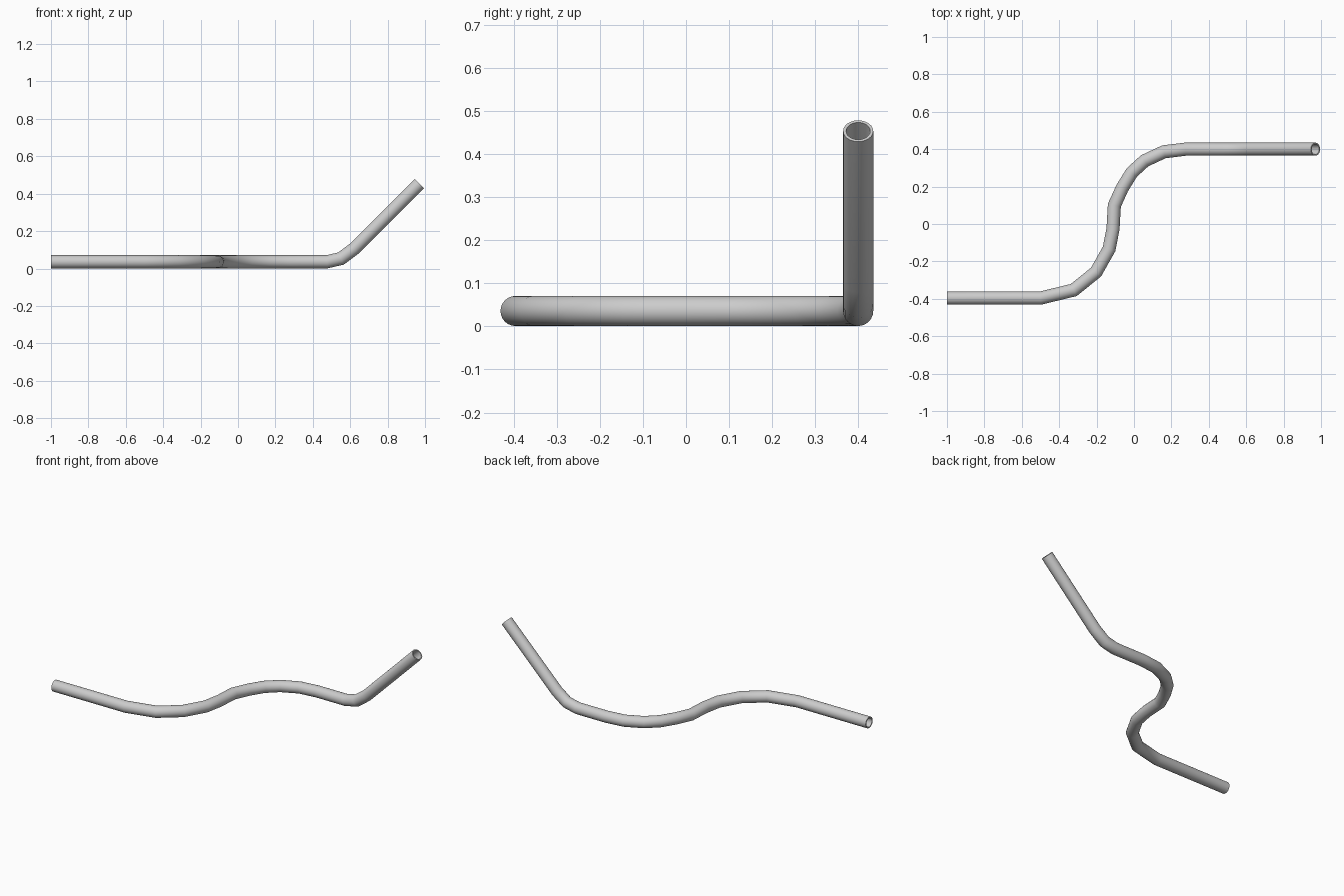
import bpy, bmesh, math
from mathutils import Vector

if "Cube" in bpy.data.objects:
    bpy.data.objects.remove(bpy.data.objects["Cube"])

R_OUT, R_IN, SIDES = 0.035, 0.028, 24
Z = 0.036

# Centre line: S-bend on the ground, then a 45 degree kick upward
flat = [(-1.0, -0.396), (-0.5, -0.396), (-0.322, -0.353), (-0.203, -0.257),
        (-0.133, -0.133), (-0.112, -0.025), (-0.105, 0.1), (-0.063, 0.192),
        (-0.012, 0.275), (0.057, 0.338), (0.16, 0.386), (0.275, 0.4)]
path = [Vector((x, y, Z)) for x, y in flat]
path += [Vector((x, 0.4, z)) for x, z in
         [(0.475, Z), (0.55, 0.053), (0.62, 0.105), (0.97, 0.454)]]


def sweep(bm, radius):
    """Sweep a circle along the path with mitred joints, returning the rings."""
    d = (path[1] - path[0]).normalized()
    pts = [path[0] + Vector((0, radius * math.cos(a), radius * math.sin(a)))
           for a in (2 * math.pi * i / SIDES for i in range(SIDES))]
    rings = [[bm.verts.new(p) for p in pts]]
    for i in range(1, len(path)):
        d = (path[i] - path[i - 1]).normalized()
        nxt = (path[i + 1] - path[i]).normalized() if i + 1 < len(path) else d
        n = (d + nxt).normalized()
        pts = [p + d * ((path[i] - p).dot(n) / d.dot(n)) for p in pts]
        rings.append([bm.verts.new(p) for p in pts])
    return rings


def bridge(bm, a, b):
    for i in range(SIDES):
        j = (i + 1) % SIDES
        bm.faces.new((a[i], a[j], b[j], b[i]))


# Hollow pipe: outer wall, inner wall, and a rim at each open end
bm = bmesh.new()
outer, inner = sweep(bm, R_OUT), sweep(bm, R_IN)
for rings in (outer, inner):
    for a, b in zip(rings, rings[1:]):
        bridge(bm, a, b)
bridge(bm, outer[0], inner[0])
bridge(bm, outer[-1], inner[-1])
bmesh.ops.recalc_face_normals(bm, faces=bm.faces)

mesh = bpy.data.meshes.new("bent_pipe")
bm.to_mesh(mesh)
bm.free()
pipe = bpy.data.objects.new("bent_pipe", mesh)
bpy.context.collection.objects.link(pipe)
bpy.context.view_layer.objects.active = pipe
pipe.select_set(True)
bpy.ops.object.shade_smooth_by_angle(angle=math.radians(40))
